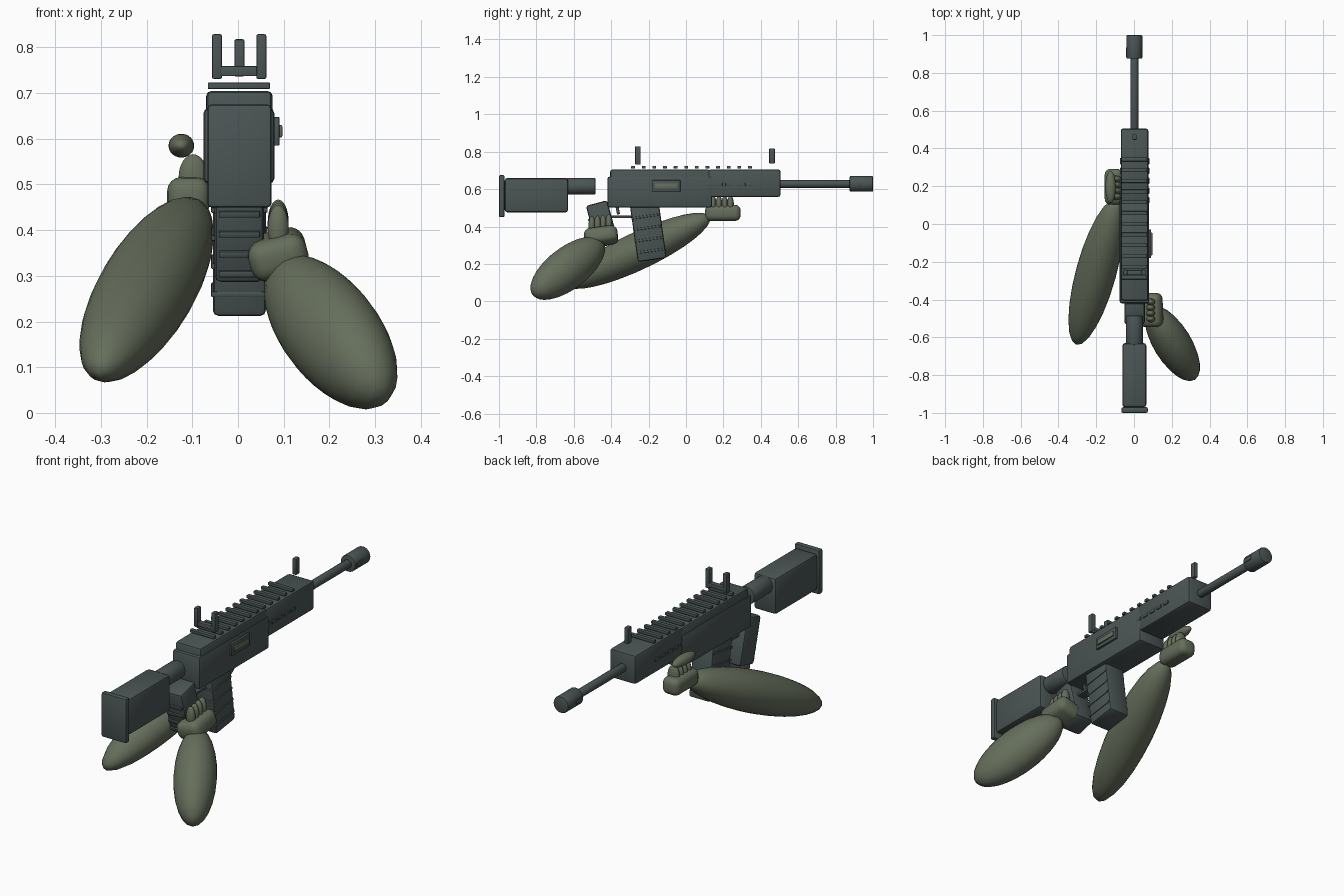
import bpy, bmesh
from math import radians
from mathutils import Matrix, Vector, Euler

cube = bpy.data.objects.get("Cube")
if cube:
    bpy.data.objects.remove(cube, do_unlink=True)


def material(name, rgb):
    m = bpy.data.materials.new(name)
    m.use_nodes = True
    m.diffuse_color = (*rgb, 1)
    m.node_tree.nodes["Principled BSDF"].inputs["Base Color"].default_value = (*rgb, 1)
    return m


METAL = material("dark gunmetal", (0.07, 0.09, 0.09))
OLIVE = material("olive green", (0.13, 0.155, 0.105))


def finish(name, bm, mat, loc, rot=None, smooth=35):
    mesh = bpy.data.meshes.new(name)
    bm.to_mesh(mesh)
    bm.free()
    mesh.materials.append(mat)
    ob = bpy.data.objects.new(name, mesh)
    bpy.context.collection.objects.link(ob)
    ob.location = loc
    if rot:
        ob.rotation_euler = rot
    bpy.ops.object.select_all(action="DESELECT")
    ob.select_set(True)
    bpy.context.view_layer.objects.active = ob
    bpy.ops.object.shade_smooth_by_angle(angle=radians(smooth))
    return ob


def box(name, loc, size, bevel=0.0, mat=METAL, rot=None, segments=2):
    bm = bmesh.new()
    bmesh.ops.create_cube(bm, size=1)
    bmesh.ops.scale(bm, vec=size, verts=bm.verts)
    if bevel:
        bmesh.ops.bevel(bm, geom=bm.edges[:], offset=bevel, segments=segments,
                        profile=0.5, affect="EDGES")
    return finish(name, bm, mat, loc, rot)


def span(name, x, y, z, bevel=0.0, mat=METAL):
    """Box given by its (low, high) range on each axis."""
    loc = [(a + b) / 2 for a, b in (x, y, z)]
    return box(name, loc, [b - a for a, b in (x, y, z)], bevel, mat)


def tube(name, y0, y1, z, radius, bevel=0.004):
    """Cylinder lying along y."""
    bm = bmesh.new()
    bmesh.ops.create_cone(bm, cap_ends=True, segments=24, radius1=radius,
                          radius2=radius, depth=y1 - y0)
    rims = [e for e in bm.edges if any(len(f.verts) > 4 for f in e.link_faces)]
    bmesh.ops.bevel(bm, geom=rims, offset=bevel, segments=2, profile=0.5, affect="EDGES")
    bmesh.ops.rotate(bm, matrix=Matrix.Rotation(radians(90), 3, "X"), verts=bm.verts)
    return finish(name, bm, METAL, (0.002, (y0 + y1) / 2, z))


def ellipsoid(name, loc, radii, rot=None):
    bm = bmesh.new()
    bmesh.ops.create_uvsphere(bm, u_segments=24, v_segments=16, radius=1)
    bmesh.ops.scale(bm, vec=radii, verts=bm.verts)
    return finish(name, bm, OLIVE, loc, rot, 60)


def on_tilt(centre, angle, y, z):
    """Point offset from the centre along the axes of a part tilted about x."""
    return Vector(centre) + Matrix.Rotation(angle, 3, "X") @ Vector((0, y, z))


# Stock
span("butt_plate", (-0.067, 0.073), (-1.0, -0.97), (0.45, 0.675), 0.008)
span("stock", (-0.062, 0.066), (-0.97, -0.63), (0.475, 0.66), 0.016)
tube("buffer_tube", -0.64, -0.485, 0.615, 0.045)

# Receiver and handguard
span("lower_receiver", (-0.076, 0.08), (-0.42, 0.14), (0.502, 0.667), 0.012)
span("upper_receiver", (-0.069, 0.075), (-0.405, 0.13), (0.56, 0.705), 0.012)
span("handguard", (-0.07, 0.076), (0.12, 0.505), (0.558, 0.705), 0.012)
for i in range(5):
    for side, x in (("left", 0.077), ("right", -0.071)):
        box(f"vent_{side}_{i + 1}", (x, 0.125 + i * 0.052, 0.625),
            (0.008, 0.034, 0.018), 0.003)

# Ejection port
span("port_frame", (0.078, 0.091), (-0.18, -0.03), (0.585, 0.648), 0.003)
span("port_cover", (0.088, 0.097), (-0.167, -0.045), (0.603, 0.63), 0.003, OLIVE)

# Top rail
for i in range(12):
    box(f"rail_slat_{i + 1}", (0.002, -0.283 + i * 0.0568, 0.716),
        (0.136, 0.02, 0.014), 0.002)

# Sights
for side, x in (("left", 0.051), ("right", -0.046)):
    box(f"rear_sight_post_{side}", (x, -0.257, 0.78), (0.022, 0.03, 0.098), 0.004)
box("rear_sight_bar", (0.002, -0.257, 0.748), (0.09, 0.026, 0.022), 0.003)
box("front_sight_post", (0.003, 0.46, 0.777), (0.022, 0.03, 0.082), 0.004)

# Barrel and muzzle
tube("barrel", 0.49, 0.89, 0.628, 0.021)
tube("muzzle", 0.875, 1.0, 0.628, 0.042, 0.006)
for side, x in (("left", 0.042), ("right", -0.038)):
    box(f"muzzle_slot_{side}", (x, 0.91, 0.628), (0.008, 0.05, 0.022), 0.002)

# Grip with ribs on its rear face
grip, lean = (0.003, -0.448, 0.412), radians(15)
box("grip", grip, (0.108, 0.118, 0.235), 0.014, rot=(lean, 0, 0))
for i in range(4):
    box(f"grip_rib_{i + 1}", on_tilt(grip, lean, -0.06, 0.04 - i * 0.045),
        (0.09, 0.014, 0.014), 0.003, rot=(lean, 0, 0))

# Magazine with bands
mag, lean = (0.003, -0.203, 0.38), radians(8)
box("magazine", mag, (0.116, 0.155, 0.32), 0.012, rot=(lean, 0, 0))
for i in range(4):
    box(f"magazine_band_{i + 1}", on_tilt(mag, lean, -0.004, 0.075 - i * 0.062),
        (0.124, 0.15, 0.012), 0.003, rot=(lean, 0, 0))

# Trigger
span("trigger_guard", (-0.02, 0.026), (-0.405, -0.285), (0.446, 0.458), 0.003)
box("trigger", (0.003, -0.365, 0.487), (0.016, 0.016, 0.045), 0.003, rot=(0.2, 0, 0))

# Arms, long axis along the given direction
for name, loc, axis, radii in (
        ("left_forearm", (0.203, -0.632, 0.177), (-0.443, 0.716, 0.539), (0.1, 0.26, 0.113)),
        ("right_forearm", (-0.2, -0.255, 0.27), (0.24, 0.877, 0.416), (0.107, 0.438, 0.1))):
    ellipsoid(name, loc, radii, Vector(axis).to_track_quat("Y", "Z").to_euler())

# Hand on the grip
box("left_palm", (0.087, -0.455, 0.347), (0.13, 0.18, 0.09), 0.034, OLIVE,
    Euler((radians(8), radians(-15), 0)), 4)
for i in range(4):
    ellipsoid(f"left_finger_{i + 1}", (0.088, -0.503 + i * 0.03, 0.405 + i * 0.004),
              (0.023, 0.018, 0.05))

# Hand under the handguard
box("right_palm", (-0.108, 0.197, 0.473), (0.094, 0.19, 0.086), 0.03, OLIVE, segments=4)
for i in range(4):
    ellipsoid(f"right_finger_{i + 1}", (-0.098, 0.145 + i * 0.031, 0.515),
              (0.032, 0.018, 0.051))
ellipsoid("right_thumb", (-0.124, 0.195, 0.585), (0.028, 0.085, 0.026))
